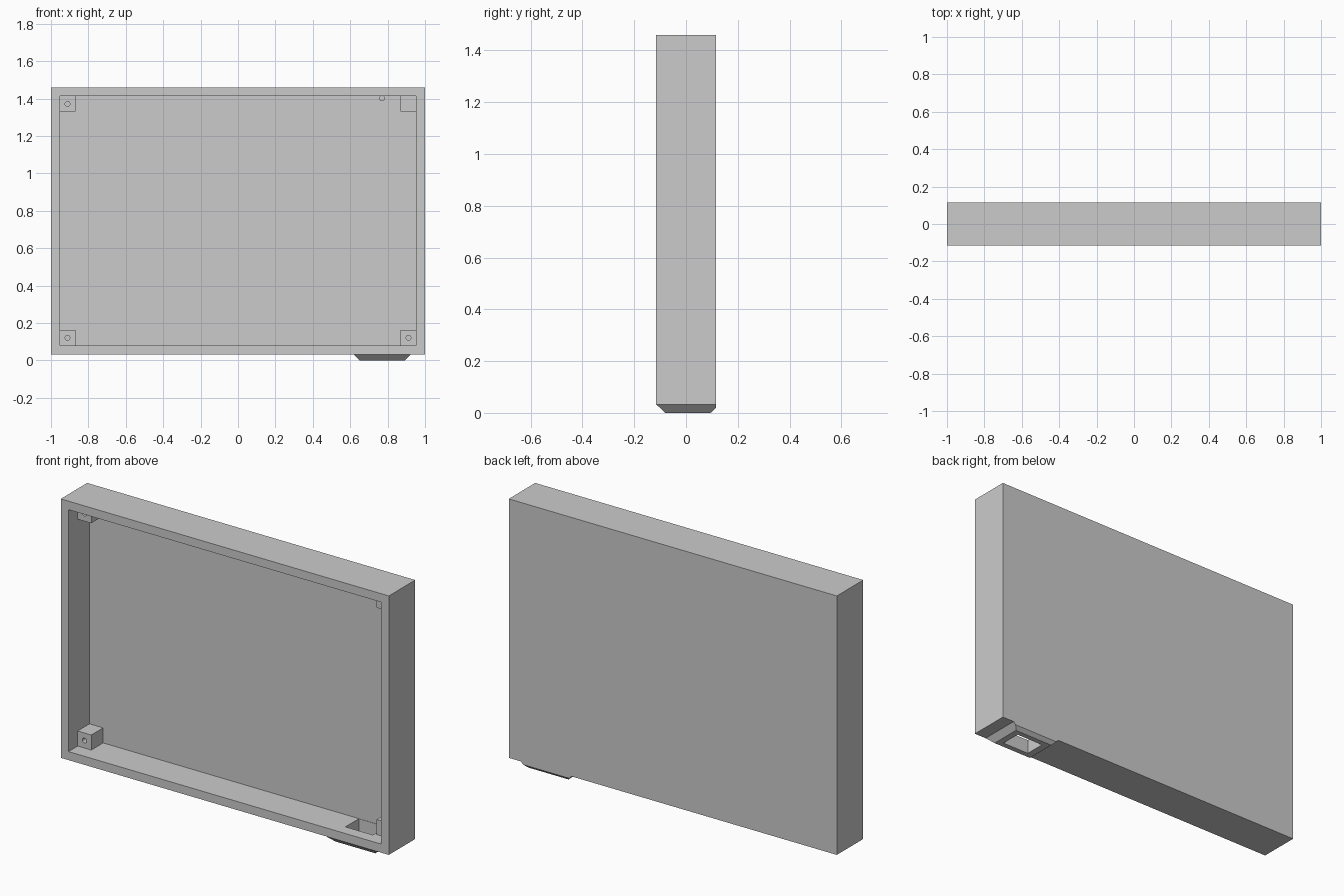
import bpy
import math

if "Cube" in bpy.data.objects:
    bpy.data.objects.remove(bpy.data.objects["Cube"], do_unlink=True)

grey = bpy.data.materials.new("light_grey")
grey.use_nodes = True
grey.diffuse_color = (0.6, 0.6, 0.6, 1)
grey.node_tree.nodes["Principled BSDF"].inputs["Base Color"].default_value = (0.6, 0.6, 0.6, 1)

HALF_W, HALF_D, BASE, TOP = 1.0, 0.115, 0.033, 1.46
WALL = 0.047
IN_X, IN_BOTTOM, IN_TOP, IN_BACK = HALF_W - WALL, BASE + WALL, TOP - WALL, HALF_D - WALL
POST, POST_FRONT = 0.083, -0.035


def box(name, x, y, z):
    """Box spanning the given (low, high) ranges."""
    spans = (x, y, z)
    bpy.ops.mesh.primitive_cube_add(size=1, location=[(a + b) / 2 for a, b in spans])
    ob = bpy.context.object
    ob.name = name
    ob.scale = [b - a for a, b in spans]
    bpy.ops.object.transform_apply(location=False, rotation=False)
    ob.data.materials.append(grey)
    return ob


def cylinder(name, x, z, y0, y1, radius):
    bpy.ops.mesh.primitive_cylinder_add(vertices=24, radius=radius, depth=y1 - y0,
                                        location=(x, (y0 + y1) / 2, z),
                                        rotation=(math.pi / 2, 0, 0))
    ob = bpy.context.object
    ob.name = name
    ob.data.materials.append(grey)
    return ob


def boolean(target, other, operation="DIFFERENCE"):
    """Apply the boolean and remove the helper."""
    mod = target.modifiers.new("boolean", "BOOLEAN")
    mod.operation, mod.solver, mod.object = operation, "EXACT", other
    bpy.context.view_layer.objects.active = target
    bpy.ops.object.modifier_apply(modifier=mod.name)
    bpy.data.objects.remove(other, do_unlink=True)


# Open-fronted case
case = box("case", (-HALF_W, HALF_W), (-HALF_D, HALF_D), (BASE, TOP))
boolean(case, box("cavity", (-IN_X, IN_X), (-0.3, IN_BACK), (IN_BOTTOM, IN_TOP)))

# Tapered foot with its rear edge trimmed flush with the case back
verts = [(x, y, z) for z, xs, ys in ((0, (0.65, 0.893), (-0.08, 0.095)),
                                     (BASE, (0.617, 0.926), (-HALF_D, 0.13)))
         for x, y in ((xs[0], ys[0]), (xs[1], ys[0]), (xs[1], ys[1]), (xs[0], ys[1]))]
faces = [(3, 2, 1, 0), (4, 5, 6, 7)] + [(i, (i + 1) % 4, (i + 1) % 4 + 4, i + 4) for i in range(4)]
mesh = bpy.data.meshes.new("foot")
mesh.from_pydata(verts, [], faces)
mesh.materials.append(grey)
foot = bpy.data.objects.new("foot", mesh)
bpy.context.collection.objects.link(foot)
boolean(foot, box("trim", (0, 2), (HALF_D, 1), (-1, 1)))

# Rectangular passage through foot and case floor
for part in (foot, case):
    boolean(part, box("passage", (0.69, 0.857), (-0.05, IN_BACK - 0.002), (-0.1, IN_BOTTOM + 0.05)))

# Corner posts, three of them with screw holes
for side, x_name in ((-1, "right"), (1, "left")):
    for z0, z_name in ((IN_BOTTOM, "bottom"), (IN_TOP - POST, "top")):
        x0, x1 = sorted((side * IN_X, side * (IN_X - POST)))
        post = box(f"{z_name}_{x_name}_post", (x0, x1), (POST_FRONT, IN_BACK), (z0, z0 + POST))
        if (side, z_name) != (1, "top"):
            boolean(post, cylinder("screw_hole", (x0 + x1) / 2, z0 + POST / 2,
                                   POST_FRONT - 0.05, IN_BACK - 0.01, 0.013))

# Stray hole half sunk into the top wall and back panel
boolean(case, cylinder("edge_hole", 0.77, 1.402, POST_FRONT, IN_BACK + 0.01, 0.013))
